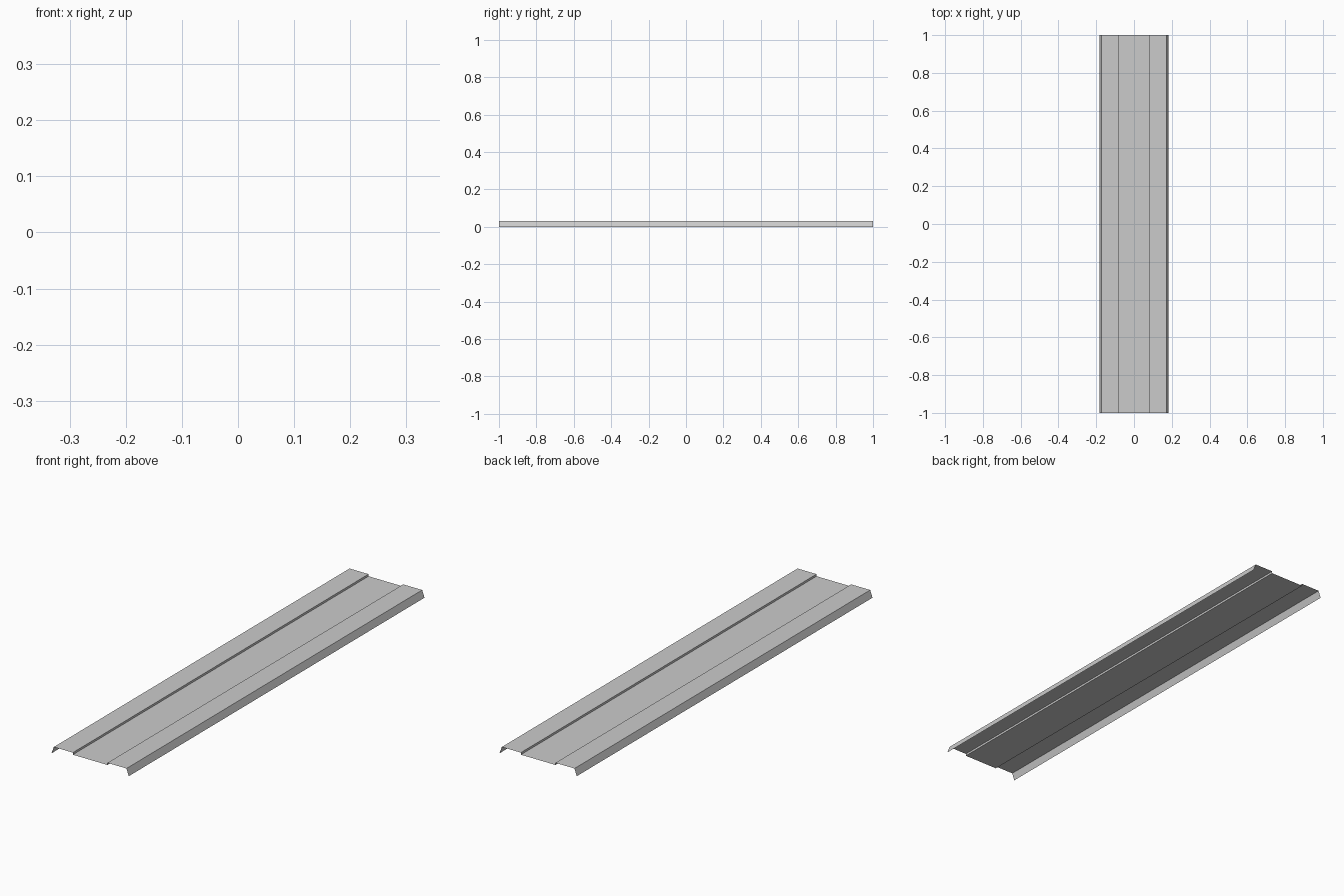
import bpy
import bmesh

if "Cube" in bpy.data.objects:
    bpy.data.objects.remove(bpy.data.objects["Cube"])

# Half cross-section (x, z): recessed centre, small step, raised band, splayed lip
half = [(0.082, 0.021), (0.082, 0.03), (0.172, 0.03), (0.183, 0.0)]
profile = [(-x, z) for x, z in reversed(half)] + half

# Thin open sheet: sweep the profile along y
bm = bmesh.new()
front = [bm.verts.new((x, -1, z)) for x, z in profile]
back = [bm.verts.new((x, 1, z)) for x, z in profile]
for i in range(len(profile) - 1):
    bm.faces.new((front[i], front[i + 1], back[i + 1], back[i]))

mesh = bpy.data.meshes.new("folded_panel")
bm.to_mesh(mesh)
bm.free()
panel = bpy.data.objects.new("folded_panel", mesh)
bpy.context.collection.objects.link(panel)
